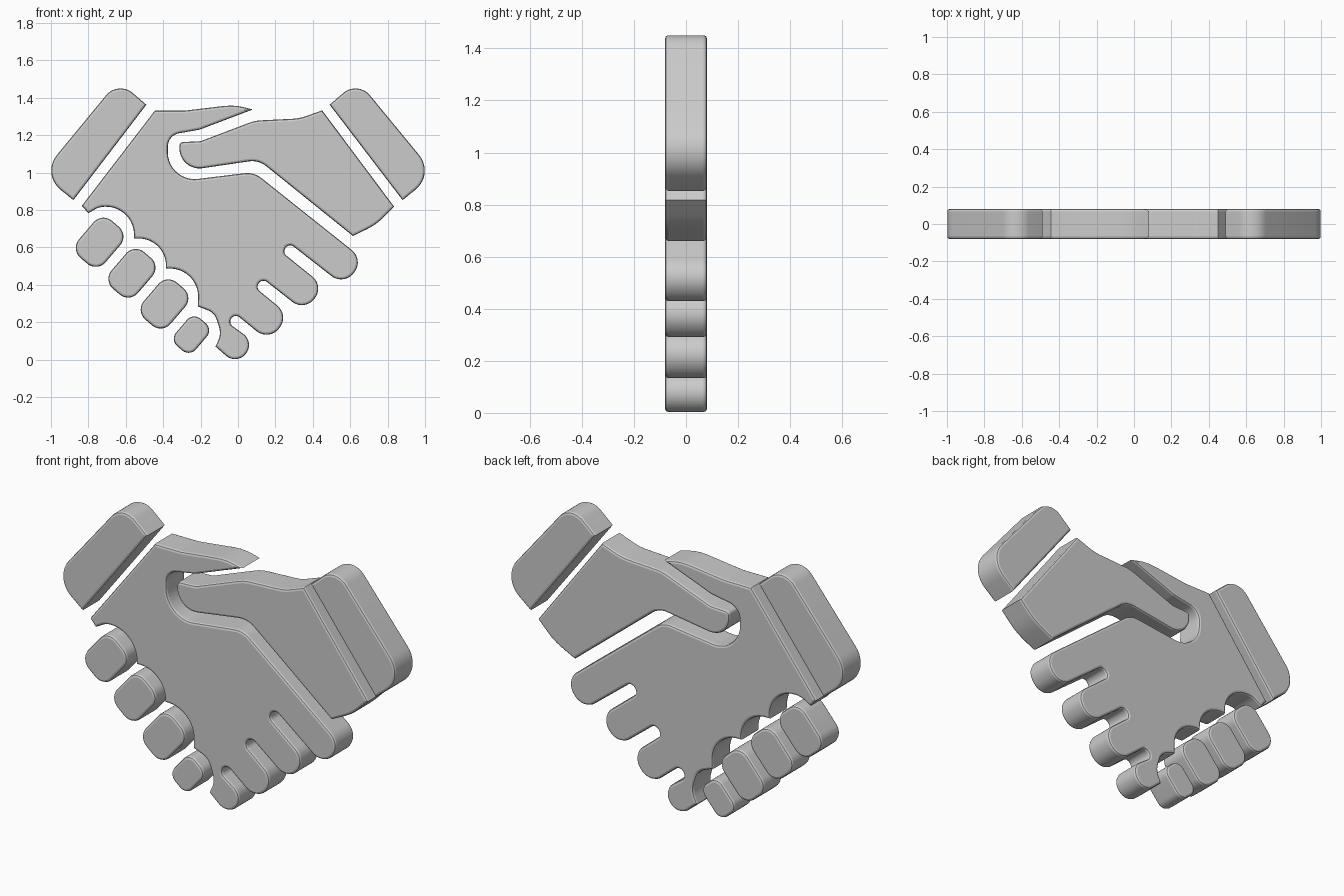
import bpy, bmesh
from math import radians, tan, ceil
from mathutils import Vector, Matrix

if "Cube" in bpy.data.objects:
    bpy.data.objects.remove(bpy.data.objects["Cube"])

DEPTH, BEVEL, DROP = 0.162, 0.013, 0.007
ALONG = Vector((0.796, -0.605))   # finger direction in the x-z plane
ACROSS = Vector((0.605, 0.796))


def rounded(corners):
    """Replace each (x, z, radius) corner with a tangent arc."""
    n = len(corners)
    pts = [Vector(c[:2]) for c in corners]
    toward = [((pts[i - 1] - p).normalized(), (pts[(i + 1) % n] - p).normalized())
              for i, p in enumerate(pts)]
    half = [tan(a.angle(b) / 2) for a, b in toward]
    reach = [(c[2] if len(c) > 2 else 0) / h for c, h in zip(corners, half)]

    def room(i, j):   # shrink arcs that would overlap on one edge
        return min(1, (pts[i] - pts[j]).length * .98 / max(reach[i] + reach[j], 1e-6))

    out = []
    for i, p in enumerate(pts):
        t = reach[i] * min(room(i, i - 1), room(i, (i + 1) % n))
        if t == 0:
            out.append(p)
            continue
        a, b = toward[i]
        r = t * half[i]
        centre = p + (a + b).normalized() * (t * t + r * r) ** 0.5
        s, e = p + a * t - centre, p + b * t - centre
        turn = s.angle(e) * (1 if s.cross(e) > 0 else -1)
        steps = max(3, ceil(abs(turn) / radians(9)))
        out += [centre + Matrix.Rotation(turn * k / steps, 2) @ s for k in range(steps + 1)]
    # Drop points that nearly coincide
    return [p for i, p in enumerate(out) if (p - out[i - 1]).length > .002]


def inset(pts, d):
    """Move an outline inward by d with mitred corners."""
    n = len(pts)
    area = sum(pts[i - 1].cross(pts[i]) for i in range(n))
    side = 1 if area > 0 else -1
    out = []
    for i, p in enumerate(pts):
        a = (p - pts[i - 1]).normalized()
        b = (pts[(i + 1) % n] - p).normalized()
        na, nb = Vector((-a.y, a.x)) * side, Vector((-b.y, b.x)) * side
        out.append(p + (na + nb) * d / max(1 + na.dot(nb), .08))
    return out


def plate(name, corners):
    """Flat slab in the x-z plane with softened front and back rims."""
    bm = bmesh.new()
    pts = rounded(corners)
    h, b = DEPTH / 2, BEVEL
    rings = []
    for d, y in [(b, -h), (.3 * b, .3 * b - h), (0, b - h),
                 (0, h - b), (.3 * b, h - .3 * b), (b, h)]:
        rings.append([bm.verts.new((p.x, y, p.y - DROP)) for p in inset(pts, d)])
    for lo, hi in zip(rings, rings[1:]):
        for i in range(len(pts)):
            bm.faces.new((lo[i - 1], lo[i], hi[i], hi[i - 1]))
    bm.faces.new(rings[0])
    bm.faces.new(rings[-1])
    bmesh.ops.recalc_face_normals(bm, faces=bm.faces)
    mesh = bpy.data.meshes.new(name)
    bm.to_mesh(mesh)
    bm.free()
    ob = bpy.data.objects.new(name, mesh)
    bpy.context.collection.objects.link(ob)
    bpy.ops.object.select_all(action='DESELECT')
    bpy.context.view_layer.objects.active = ob
    ob.select_set(True)
    bpy.ops.object.shade_smooth_by_angle(angle=radians(20))


def cap(x, z, r, side):
    """Two corners of a round finger tip (side 1) or slot end (side -1)."""
    c = Vector((x, z)) + ALONG * r * side
    return [(*(c + ACROSS * r), r * 0.96), (*(c - ACROSS * r), r * 0.96)]


# Cuffs, mirrored
cuff = [(-.49, 1.37), (-.64, 1.50, .1), (-1.052, 1.0, .13), (-.88, .86)]
plate("left_cuff", cuff)
plate("right_cuff", [(-c[0], *c[1:]) for c in cuff])

# Right hand with its thumb
plate("right_hand", [
    (.45, 1.34), (.835, .825), (.74, .73, .3), (.615, .668),
    (.11, 1.075, .12), (-.33, 1.01, .11), (-.31, 1.17, .02),
    (-.2, 1.175, .05), (.09, 1.285, .2), (.33, 1.297, .25)])

# Left hand: thumb, thumb gap, fingers with slots, scalloped edge
left = [(-.445, 1.338), (-.29, 1.338, .2), (-.02, 1.37, .3), (.08, 1.345),
        (-.205, 1.237, .05), (-.375, 1.207, .072), (-.375, .954, .143), (.085, 1.01, .12)]
fingers = [(.55, .525, .088), (.34, .385, .086), (.15, .228, .088), (-.02, .086, .078)]
slots = [(.28, .587, .031), (.137, .398, .031), (-.01, .21, .031)]
for i, f in enumerate(fingers):
    left += cap(*f, 1)
    if i < 3:
        left += cap(*slots[i], -1)
left += [(-.12, .077), (-.09, .145, .1), (-.125, .257, .08), (-.215, .292),
         (-.207, .49, .15), (-.385, .495), (-.385, .655, .145), (-.555, .655),
         (-.56, .825, .15), (-.74, .825, .1), (-.80, .79), (-.835, .83)]
plate("left_hand", left)

# Wrapped fingertips of the right hand
u, v = Vector((.65, .76)), Vector((.76, -.65))
for i, (x, z, s) in enumerate([(-.74, .635, 1), (-.567, .469, .99),
                               (-.393, .305, 1), (-.249, .141, .74)]):
    plate(f"fingertip_{i + 1}", [
        (*(Vector((x, z)) + u * a * .13 * s + v * b * .094 * s), .07 * s)
        for a, b in [(1, 1), (1, -1), (-1, -1), (-1, 1)]])
